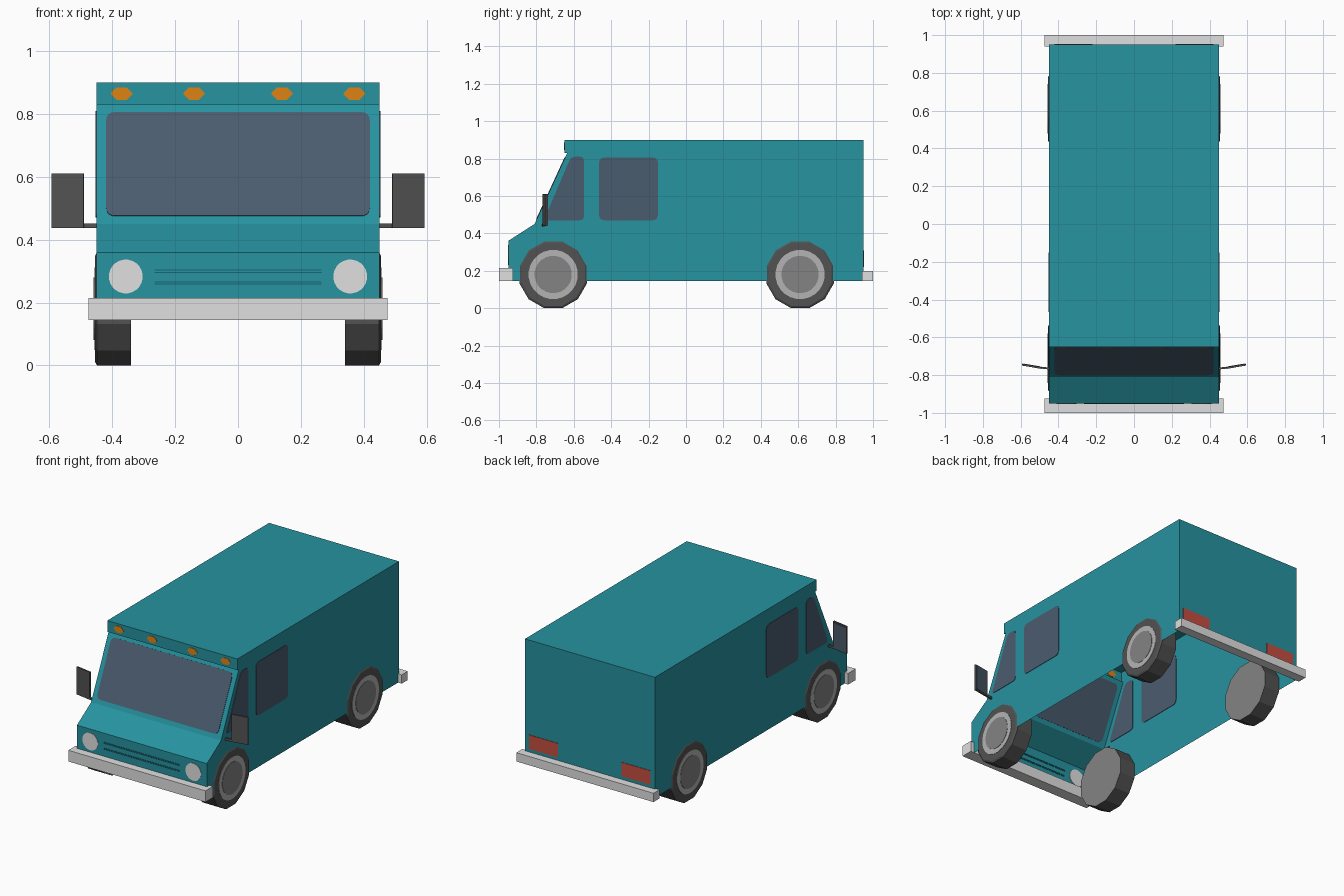
import bpy, bmesh, math
from mathutils import Vector

if "Cube" in bpy.data.objects:
    bpy.data.objects.remove(bpy.data.objects["Cube"])


def material(name, r, g, b):
    lin = [((c / 255 + 0.055) / 1.055) ** 2.4 for c in (r, g, b)]
    m = bpy.data.materials.new(name)
    m.diffuse_color = (*lin, 1)
    m.use_nodes = True
    m.node_tree.nodes["Principled BSDF"].inputs["Base Color"].default_value = m.diffuse_color
    return m


TEAL = material("teal paint", 38, 147, 160)
DARK_TEAL = material("dark teal", 24, 100, 110)
GLASS = material("tinted glass", 74, 92, 110)
AMBER = material("amber", 222, 132, 20)
RED = material("red", 196, 78, 64)
BLACK = material("black rubber", 82, 82, 82)
LIGHT = material("light grey", 224, 224, 224)
RIM = material("rim grey", 180, 180, 180)
HUB = material("hub grey", 131, 131, 131)


def finish(bm, name, mats):
    bmesh.ops.recalc_face_normals(bm, faces=bm.faces[:])
    me = bpy.data.meshes.new(name)
    bm.to_mesh(me)
    bm.free()
    for m in mats:
        me.materials.append(m)
    ob = bpy.data.objects.new(name, me)
    bpy.context.collection.objects.link(ob)
    return ob


def box(name, lo, hi, mat):
    bm = bmesh.new()
    bmesh.ops.create_cube(bm, size=1)
    for v in bm.verts:
        v.co = [(a + b) / 2 + c * (b - a) for a, b, c in zip(lo, hi, v.co)]
    return finish(bm, name, [mat])


def rounded(pts, r, steps=4):
    """Round the corners of a 2D polygon."""
    pts = [Vector(p) for p in pts]
    out = []
    for i, p in enumerate(pts):
        a = p + (pts[i - 1] - p).normalized() * r
        b = p + (pts[(i + 1) % len(pts)] - p).normalized() * r
        for k in range(steps + 1):
            t = k / steps
            out.append(a * (1 - t) ** 2 + p * 2 * t * (1 - t) + b * t * t)
    return out


def rect(u0, u1, v0, v1):
    return [(u0, v0), (u1, v0), (u1, v1), (u0, v1)]


def circle(u, v, r, n=24):
    return [(u + r * math.cos((k + .5) * math.tau / n),
             v + r * math.sin((k + .5) * math.tau / n)) for k in range(n)]


def plate(name, pts, place, normal, mat, thick=0.006):
    """Thin plate straddling a wall; place maps 2D points into space."""
    n = Vector(normal).normalized() * thick / 2
    bm = bmesh.new()
    lower = [bm.verts.new(Vector(place(*p)) - n) for p in pts]
    upper = [bm.verts.new(Vector(place(*p)) + n) for p in pts]
    bm.faces.new(lower)
    bm.faces.new(upper)
    for i in range(len(pts)):
        bm.faces.new((lower[i - 1], lower[i], upper[i], upper[i - 1]))
    return finish(bm, name, [mat])


# Body shell: side profile swept across, open underneath
profile = [(-.95, .145), (-.95, .36), (-.81, .45), (-.635, .83),
           (-.65, .83), (-.65, .90), (.95, .90), (.95, .145)]
bm = bmesh.new()
sides = [[bm.verts.new((x, y, z)) for y, z in profile] for x in (-.45, .45)]
for s in sides:
    bm.faces.new(s)
for i in range(len(profile) - 1):
    bm.faces.new((sides[0][i], sides[0][i + 1], sides[1][i + 1], sides[1][i]))
finish(bm, "body", [TEAL])

# Bumpers
box("front_bumper", (-.475, -1, .145), (.475, -.925, .215), LIGHT)
box("rear_bumper", (-.475, .94, .145), (.475, 1, .2), LIGHT)

# Windscreen on the sloping front
slope = (.635 - .81) / (.45 - .83)
plate("windscreen", rounded(rect(-.42, .42, .475, .805), .03),
      lambda u, v: (u, -.81 + (v - .45) * slope, v), (0, -1, slope), GLASS)


def front(y):
    return lambda u, v: (u, y, v)


# Roof marker lights
for x in (-.37, -.14, .14, .37):
    plate("marker_light", rounded(rect(x - .034, x + .034, .845, .885), .018, 1),
          front(-.65), (0, 1, 0), AMBER)

# Grille lines
for z in (.259, .266, .296, .303):
    plate("grille_line", rect(-.265, .265, z - .0015, z + .0015),
          front(-.95), (0, 1, 0), DARK_TEAL, .004)

for s in (-1, 1):
    # Headlights and tail lights
    plate("headlight", circle(s * .357, .283, .054), front(-.95), (0, 1, 0), LIGHT)
    plate("tail_light", rect(s * .32 - .1, s * .32 + .1, .22, .308),
          front(.95), (0, 1, 0), RED)

    # Side windows
    def side(x):
        return lambda u, v: (x, u, v)
    plate("side_window", rounded(rect(-.465, -.15, .47, .805), .03),
          side(s * .45), (1, 0, 0), GLASS)
    plate("quarter_window",
          rounded([(-.76, .47), (-.545, .47), (-.545, .81), (-.615, .81)], .025),
          side(s * .45), (1, 0, 0), GLASS)

    # Door mirrors: arm, housing, glass on the rear
    def flat(x, y):
        return (s * x, y, .444)
    plate("mirror_arm", [(.445, -.771), (.495, -.765), (.495, -.755), (.445, -.761)],
          flat, (0, 0, 1), BLACK, .014)

    def angled(off):
        return lambda u, v: (s * u, -.762 + off + (u - .49) * .17, v)
    plate("mirror", rect(.49, .593, .438, .61), angled(0), (-s * .17, 1, 0), BLACK, .01)
    plate("mirror_glass", rect(.497, .586, .447, .602), angled(.0055),
          (-s * .17, 1, 0), GLASS, .003)

    # Wheels: twelve-sided tyre with bevelled edge, painted rim and hub
    for y, end in ((-.71, "front"), (.61, "rear")):
        bm = bmesh.new()
        k = 1 / math.cos(math.pi / 12)
        rings = [[bm.verts.new((s * x, y + u, .18 + v)) for u, v in circle(0, 0, r * k, 12)]
                 for x, r in ((.34, .18), (.448, .18), (.455, .169))]
        for a, b in zip(rings, rings[1:]):
            for i in range(12):
                bm.faces.new((a[i - 1], a[i], b[i], b[i - 1]))
        bm.faces.new(rings[0]).material_index = 1
        bm.faces.new(rings[-1])
        finish(bm, end + "_tyre", [BLACK, HUB])
        plate(end + "_rim", circle(y, .18, .132), side(s * .455), (1, 0, 0), RIM, .004)
        plate(end + "_hub", circle(y, .18, .1), side(s * .456), (1, 0, 0), HUB, .006)
